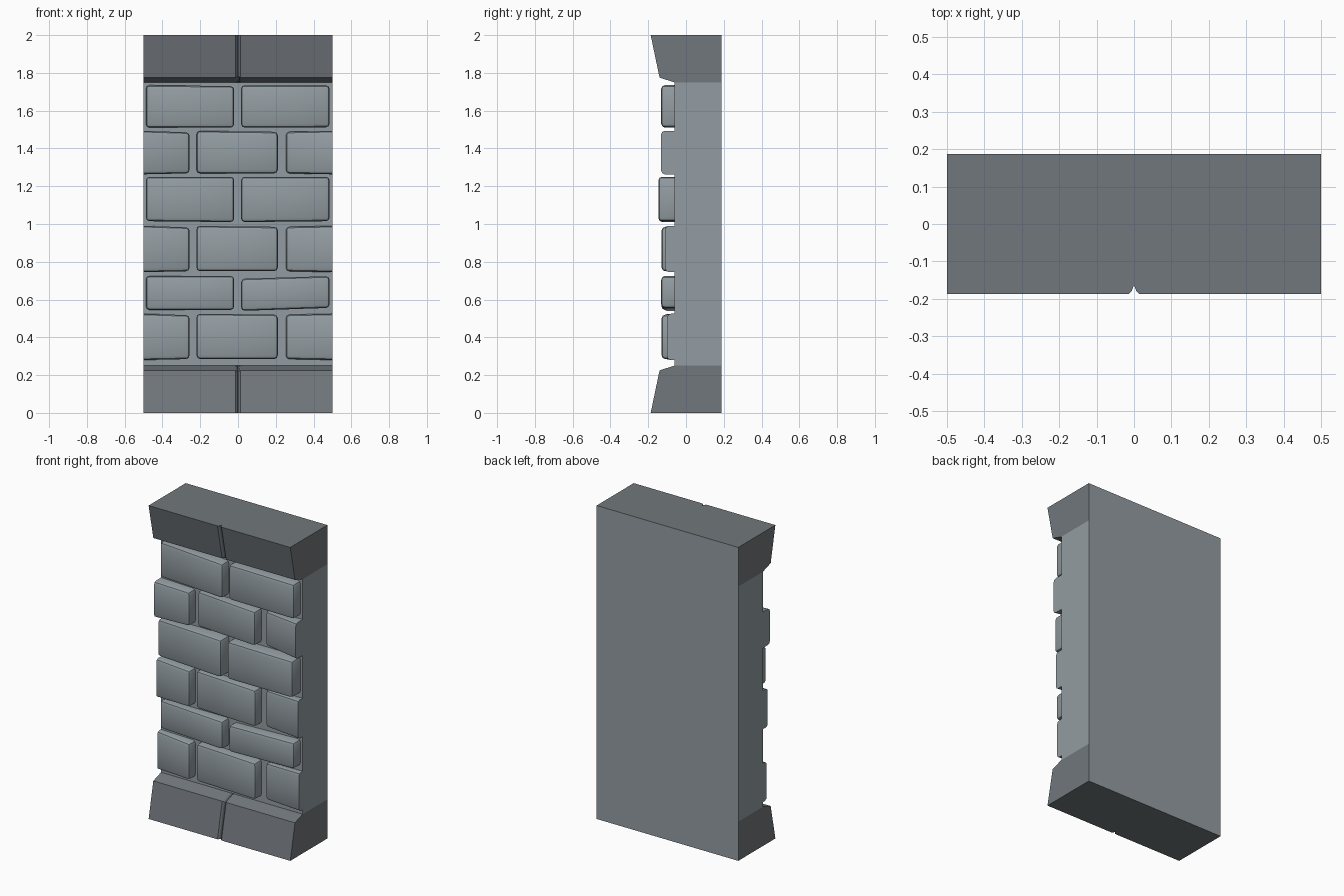
import bpy, bmesh

if "Cube" in bpy.data.objects:
    bpy.data.objects.remove(bpy.data.objects["Cube"])

BACK, CORE = 0.187, -0.062


def material(name, rgb):
    m = bpy.data.materials.new(name)
    m.diffuse_color = (*rgb, 1)
    m.use_nodes = True
    m.node_tree.nodes["Principled BSDF"].inputs["Base Color"].default_value = m.diffuse_color
    return m


STONE = material("stone", (0.29, 0.335, 0.36))
DARK = material("dark_stone", (0.165, 0.185, 0.2))


def finish(bm, name, mats, smooth=False):
    bmesh.ops.recalc_face_normals(bm, faces=bm.faces)
    # the rear of every part is plain stone (first slot)
    for f in bm.faces:
        f.material_index = 0 if f.normal.y > 0.9 else len(mats) - 1
    me = bpy.data.meshes.new(name)
    bm.to_mesh(me)
    bm.free()
    ob = bpy.data.objects.new(name, me)
    for m in mats:
        me.materials.append(m)
    bpy.context.collection.objects.link(ob)
    if smooth:
        bpy.ops.object.select_all(action='DESELECT')
        ob.select_set(True)
        bpy.context.view_layer.objects.active = ob
        bpy.ops.object.shade_smooth_by_angle(angle=0.6)
    return ob


def loft(name, sections, mats):
    """Join matching cross-sections into a closed solid."""
    bm = bmesh.new()
    rings = [[bm.verts.new(p) for p in s] for s in sections]
    n = len(rings[0])
    for a, b in zip(rings, rings[1:]):
        for i in range(n):
            j = (i + 1) % n
            bm.faces.new((a[i], a[j], b[j], b[i]))
    bm.faces.new(rings[0])
    bm.faces.new(rings[-1])
    return finish(bm, name, mats)


# Flared base and cap courses with a V joint in the middle
def course(name, flip):
    sections = []
    for x, d in ((-0.5, 0), (-0.014, 0), (-0.006, 0.008), (0, 0.024),
                 (0.006, 0.008), (0.014, 0), (0.5, 0)):
        prof = [(BACK, 0), (-0.187 + d, 0), (-0.14 + d, 0.225 - d * 0.5),
                (CORE, 0.25 - d * 0.5), (BACK, 0.25)]
        sections.append([(x, y, 2 - z if flip else z) for y, z in prof])
    loft(name, sections, [STONE, DARK])


course("base_course", False)
course("cap_course", True)

# Flat wall behind the bricks
loft("wall_core", [[(x, BACK, 0.25), (x, CORE, 0.25), (x, CORE, 1.75), (x, BACK, 1.75)]
                   for x in (-0.5, 0.5)], [STONE])


# Rounded brick: left/right x, bottom and top z at each end, front y at each end
def brick(name, x0, x1, zl, zr, yl, yr):
    bm = bmesh.new()
    ring = [(x0, zl[0], yl), (x1, zr[0], yr), (x1, zr[1], yr), (x0, zl[1], yl)]
    back = [bm.verts.new((x, CORE + 0.01, z)) for x, z, y in ring]
    front = [bm.verts.new((x, y, z)) for x, z, y in ring]
    bm.faces.new(front)
    bm.faces.new(back[::-1])
    for i in range(4):
        j = (i + 1) % 4
        bm.faces.new((front[i], back[i], back[j], front[j]))
    # ends cut off by the wall edge stay square
    edges = [e for e in bm.edges
             if not all(v in back for v in e.verts)
             and not all(abs(v.co.x) > 0.499 for v in e.verts)]
    bmesh.ops.bevel(bm, geom=edges, offset=0.02, segments=2, profile=0.5,
                    affect='EDGES', clamp_overlap=True)
    finish(bm, name, [STONE], True)


# Rows with two whole bricks; the left ones lean back at their outer end
for n, (left, right, yl, y) in enumerate((
        (((0.545, 0.725), (0.545, 0.725)), ((0.54, 0.71), (0.556, 0.724)), -0.095, -0.132),
        (((1.015, 1.25), (1.01, 1.25)), ((1.01, 1.25), (1.015, 1.25)), -0.12, -0.147),
        (((1.51, 1.735), (1.51, 1.73)), ((1.51, 1.735), (1.512, 1.735)), -0.095, -0.132))):
    brick(f"whole_brick_left_{n}", -0.488, -0.02, *left, yl, y)
    brick(f"whole_brick_right_{n}", 0.016, 0.485, *right, y + 0.01, y)

# Offset rows: a middle brick and two halves cut at the wall edges
for n, (z0, z1, yl, y, cut) in enumerate(((0.285, 0.525, -0.112, -0.13, -0.1),
                                          (0.75, 0.99, -0.112, -0.13, -0.11),
                                          (1.268, 1.493, -0.1, -0.133, -0.132))):
    brick(f"middle_brick_{n}", -0.22, 0.211, (z0, z1), (z0, z1 - 0.005), yl, y)
    brick(f"half_brick_left_{n}", -0.5, -0.256, (z0 - 0.005, z1), (z0, z1 - 0.008),
          cut, y + 0.005)
    brick(f"half_brick_right_{n}", 0.253, 0.5, (z0, z1 - 0.005), (z0 - 0.005, z1),
          -0.088, cut)
